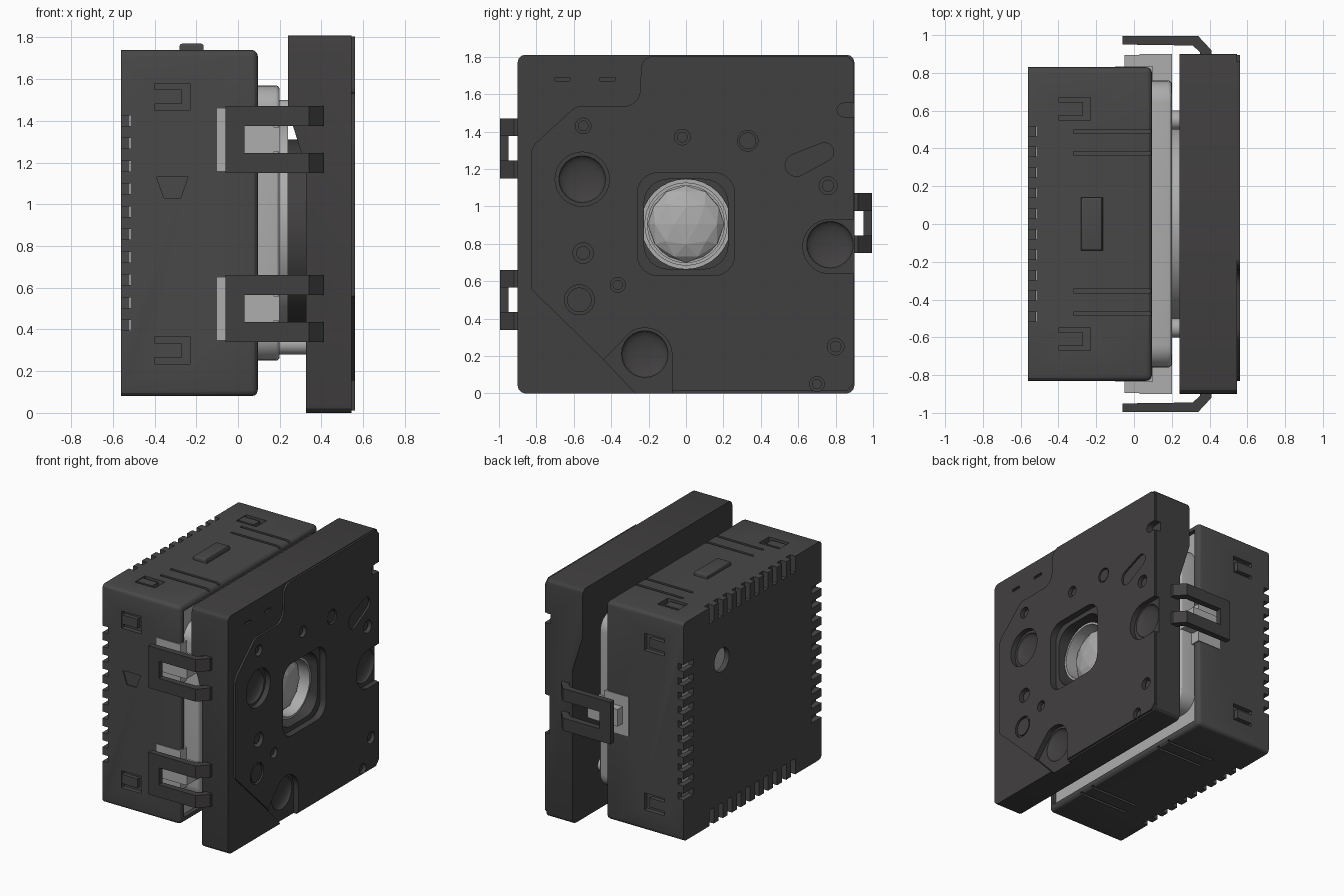
import bpy, bmesh
from math import sin, cos, pi, radians

if "Cube" in bpy.data.objects:
    bpy.data.objects.remove(bpy.data.objects["Cube"])


def material(name, c):
    m = bpy.data.materials.new(name)
    m.diffuse_color = (*c, 1)
    m.use_nodes = True
    m.node_tree.nodes["Principled BSDF"].inputs["Base Color"].default_value = m.diffuse_color
    return m


GREY = material("housing_grey", (0.065, 0.065, 0.065))
DARK = material("plate_dark", (0.053, 0.050, 0.052))
LIGHT = material("inner_light", (0.42, 0.42, 0.42))


def finish(name, bm, mat):
    bmesh.ops.recalc_face_normals(bm, faces=bm.faces)
    me = bpy.data.meshes.new(name)
    bm.to_mesh(me)
    bm.free()
    ob = bpy.data.objects.new(name, me)
    bpy.context.collection.objects.link(ob)
    if mat:
        me.materials.append(mat)
    return ob


def prisms(name, parts, mat=None, axis='x'):
    """Extrude each (outline, start, end) along an axis, all in one mesh."""
    bm = bmesh.new()
    put = {'x': lambda u, v, w: (w, u, v), 'y': lambda u, v, w: (u, w, v),
           'z': lambda u, v, w: (u, v, w)}[axis]
    for pts, a, b in parts:
        lo = [bm.verts.new(put(u, v, a)) for u, v in pts]
        hi = [bm.verts.new(put(u, v, b)) for u, v in pts]
        bm.faces.new(lo)
        bm.faces.new(hi)
        for i in range(len(pts)):
            j = (i + 1) % len(pts)
            bm.faces.new((lo[i], lo[j], hi[j], hi[i]))
    return finish(name, bm, mat)


def rect(a0, a1, b0, b1):
    return [(a0, b0), (a1, b0), (a1, b1), (a0, b1)]


def boxes(name, dims, mat=None):
    """Each box is x0,x1,y0,y1,z0,z1."""
    return prisms(name, [(rect(d[2], d[3], d[4], d[5]), d[0], d[1]) for d in dims], mat)


def arc(u, v, r, a0=0, a1=360, n=32):
    full = a1 - a0 == 360
    k = n if full else n + 1
    return [(u + r * cos(radians(a0 + (a1 - a0) * i / n)),
             v + r * sin(radians(a0 + (a1 - a0) * i / n))) for i in range(k)]


def rrect(u, v, hu, hv, r, n=6):
    pts = []
    for i, (su, sv) in enumerate([(1, 1), (-1, 1), (-1, -1), (1, -1)]):
        pts += arc(u + su * (hu - r), v + sv * (hv - r), r, i * 90, i * 90 + 90, n)
    return pts


def bevel(ob, width, pick=lambda a, b: True, seg=3):
    bm = bmesh.new()
    bm.from_mesh(ob.data)
    es = [e for e in bm.edges if pick(e.verts[0].co, e.verts[1].co)]
    bmesh.ops.bevel(bm, geom=es, offset=width, segments=seg, profile=0.5, affect='EDGES')
    bm.to_mesh(ob.data)
    bm.free()


def cut(obs, cutter):
    cutter.hide_render = True
    for ob in obs:
        m = ob.modifiers.new("cut", 'BOOLEAN')
        m.operation, m.solver, m.object = 'DIFFERENCE', 'EXACT', cutter
        bpy.context.view_layer.objects.active = ob
        bpy.ops.object.modifier_apply(modifier=m.name)
    bpy.data.objects.remove(cutter)


LATCHES = [(-1, 1.31), (-1, 0.50), (1, 0.91)]


def span(s, a, b):
    return (min(s * a, s * b), max(s * a, s * b))


# rear housing: hollow rounded box open towards the wall plate
house = boxes("rear_housing", [(-0.56, 0.095, -0.83, 0.83, 0.08, 1.74)], GREY)
bevel(house, 0.03, lambda a, b: a.x > 0 or b.x > 0)
cut([house], boxes("c", [(-0.52, 0.2, -0.785, 0.785, 0.125, 1.695)]))

# ventilation slots along the four rear edges
vents = []
for i in range(10):
    t = -0.49 + i * 0.109
    for s in (-1, 1):
        vents.append((-0.6, -0.515, *span(s, 0.71, 0.9), 0.91 + t - 0.025, 0.91 + t + 0.025))
        z0, z1 = span(s, 0.71, 0.9)
        vents.append((-0.6, -0.515, t - 0.025, t + 0.025, 0.91 + z0, 0.91 + z1))
cut([house], boxes("c", vents))
cut([house], prisms("c", [(arc(0.37, 1.29, 0.09), -0.6, -0.5)]))

# snap recesses with tongues, and latch openings
holes, tongues = [], []
for s in (-1, 1):
    for z in (0.30, 1.515):
        holes.append((-0.40, -0.23, *span(s, 0.795, 0.9), z - 0.065, z + 0.065))
        tongues.append((-0.40, -0.27, *span(s, 0.79, 0.825), z - 0.035, z + 0.035))
    holes.append((-0.40, -0.23, s * 0.61 - 0.06, s * 0.61 + 0.06, 1.705, 1.8))
    tongues.append((-0.40, -0.27, s * 0.61 - 0.035, s * 0.61 + 0.035, 1.70, 1.735))
for s, z in LATCHES:
    holes.append((-0.10, 0.2, *span(s, 0.7, 0.9), z - 0.15, z + 0.15))
cut([house], boxes("c", holes))
boxes("snap_tongues", tongues, GREY)

# long grooves on top and bottom, tapered mark on the front
cut([house], boxes("c", [(-0.32, 0.2, y - 0.01, y + 0.01, z - 0.015, z + 0.015)
                         for y in (-0.475, -0.355, 0.375, 0.49) for z in (0.08, 1.74)]))
cut([house], prisms("c", [([(-0.39, 1.13), (-0.24, 1.13), (-0.275, 1.03), (-0.355, 1.03)],
                           -0.9, -0.822)], axis='y'))
button = boxes("top_button", [(-0.28, -0.165, -0.14, 0.14, 1.73, 1.77)], GREY)
bevel(button, 0.012, lambda a, b: a.z > 1.75 and b.z > 1.75)

# light inner frame and carrier
frame = boxes("inner_frame", [(-0.10, 0.07, -0.78, 0.78, 0.13, 1.69)], LIGHT)
carrier = prisms("carrier_plate", [(rrect(0, 0.91, 0.76, 0.66, 0.12), 0.05, 0.2)], LIGHT)
bevel(carrier, 0.02, lambda a, b: a.x > 0.19 and b.x > 0.19)
prisms("carrier_disc", [(arc(0, 0.91, 0.52, n=48), 0.19, 0.24)], LIGHT)
prisms("spacer_posts", [(arc(y, z, 0.05, n=16), 0.18, 0.34)
                        for y in (-0.55, 0.55) for z in (0.33, 1.45)], LIGHT)
tabs = []
for s, z in LATCHES:
    tabs.append((-0.10, 0.10, *span(s, 0.74, 0.835), z - 0.15, z + 0.15))
    tabs.append((-0.05, 0.17, *span(s, 0.78, 0.895), z - 0.065, z + 0.065))
    tabs.append((0.03, 0.20, *span(s, 0.72, 0.90), z - 0.06, z + 0.06))
boxes("latch_tabs", tabs, LIGHT)

# wall plate, thicker at the top, with a raised front panel
plate = prisms("wall_plate", [([(0.545, 0), (0.325, 0), (0.325, 1.18), (0.24, 1.45),
                                (0.24, 1.81), (0.545, 1.81)], -0.9, 0.9)], DARK, 'y')
bevel(plate, 0.04, lambda a, b: abs(a.x - b.x) > 0.1 and abs(a.y - b.y) < 0.01)
outline = ([(0.895, 0.05), (0.895, 1.77), (0.86, 1.805), (-0.19, 1.805)]
           + arc(-0.17, 1.735, 0.07, 90, 180, 5)
           + arc(-0.33, 1.62, 0.085, 0, -90, 5)
           + [(-0.52, 1.535)] + arc(-0.56, 1.46, 0.075, 90, 135, 3)
           + arc(-0.73, 1.27, 0.10, 135, 180, 3)
           + [(-0.83, 0.56), (-0.27, 0.012), (0.86, 0.012)])
panel = prisms("front_panel", [(outline, 0.535, 0.56)], DARK)
both = [plate, panel]

# three ball pockets, two running out to an edge
pockets = [arc(-0.555, 1.145, 0.145),
           arc(-0.22, 0.205, 0.145, 0, 120, 14) + [(-0.44, 0.18), (-0.22, -0.05), (-0.075, -0.05)],
           arc(0.77, 0.785, 0.145, 90, 270, 20) + [(1.0, 0.64), (1.0, 0.93)]]
cut(both, prisms("c", [(p, 0.52, 0.6) for p in pockets]))
for y, z in ((-0.555, 1.145), (-0.22, 0.21), (0.77, 0.795)):
    bm = bmesh.new()
    bmesh.ops.create_uvsphere(bm, u_segments=24, v_segments=12, radius=0.125)
    for v in bm.verts:
        v.co = (0.52 + v.co.x * 0.3, y + v.co.y, z + v.co.z)
    cut([plate], finish("c", bm, None))

# round holes, ring grooves and small slots
pins = [(-0.55, 1.43, 0.042), (-0.02, 1.37, 0.042), (0.76, 1.11, 0.048), (0.80, 0.25, 0.045),
        (0.70, 0.05, 0.04), (-0.55, 0.75, 0.055), (-0.365, 0.58, 0.04)]
cut(both, prisms("c", [(arc(y, z, r, n=20), 0.50, 0.6) for y, z, r in pins]))
prisms("hole_plugs", [(arc(y, z, r * 0.68, n=20), 0.49, 0.54) for y, z, r in pins], DARK)
rings = [(0.33, 1.35, 0.055), (-0.57, 0.50, 0.08)]
cut(both, prisms("c", [(arc(y, z, r), 0.54, 0.6) for y, z, r in rings]))
prisms("ring_caps", [(arc(y, z, r * 0.82), 0.53, 0.555) for y, z, r in rings], DARK)
capsule = arc(0.59, 1.22, 0.06, 110, 290, 10) + arc(0.74, 1.29, 0.05, -60, 110, 10)
edge_notch = arc(0.845, 1.515, 0.037, 90, 270, 10) + [(1.0, 1.478), (1.0, 1.552)]
cut(both, prisms("c", [(capsule, 0.545, 0.6), (edge_notch, 0.51, 0.6),
                       (rect(-0.70, -0.62, 1.67, 1.69), 0.53, 0.6),
                       (rect(-0.46, -0.38, 1.67, 1.69), 0.53, 0.6)]))
cut([plate], prisms("c", [(rrect(0.59, 1.22, 0.045, 0.035, 0.025), 0.51, 0.6)]))

# central window and the lens seen through it
cut(both, prisms("c", [(rrect(0, 0.905, 0.26, 0.275, 0.11), 0.51, 0.6)]))
cut([plate], prisms("c", [(rrect(0, 0.905, 0.225, 0.24, 0.13), 0.2, 0.6)]))
ring = prisms("lens_ring", [(arc(0, 0.905, 0.222, n=40), 0.22, 0.46)], LIGHT)
cut([ring], prisms("c", [(arc(0, 0.905, 0.205, n=40), 0.36, 0.6)]))
bm = bmesh.new()
bmesh.ops.create_icosphere(bm, subdivisions=2, radius=0.205)
for v in bm.verts:
    v.co = (0.36 + v.co.x * 0.35, v.co.y, 0.905 + v.co.z)
lens = finish("faceted_lens", bm, LIGHT)

# dark hub behind the plate
hub = prisms("rear_hub", [(arc(0, 0.86, 0.45, n=24), 0.24, 0.34)], DARK)
cut([hub], prisms("c", [(arc(0, 0.905, 0.24), 0.1, 0.6)]))

# hooked latches: two on the front, one on the back
arm = [(-0.06, 0.95), (-0.06, 0.995), (0.34, 0.995), (0.41, 0.92), (0.41, 0.87),
       (0.35, 0.87), (0.35, 0.91), (0.31, 0.945)]
web = rect(-0.06, 0.03, 0.95, 0.995)
for n, (s, z) in enumerate(LATCHES):
    flip = lambda pts: [(x, s * y) for x, y in pts]
    prisms(f"latch_{n + 1}", [(flip(arm), z + 0.065, z + 0.16), (flip(arm), z - 0.16, z - 0.065),
                              (flip(web), z - 0.065, z + 0.065)], DARK, 'z')

# smooth the curved parts, keep the lens faceted
for ob in bpy.data.objects:
    ob.select_set(ob is not lens)
bpy.context.view_layer.objects.active = house
bpy.ops.object.shade_smooth_by_angle(angle=radians(30))
